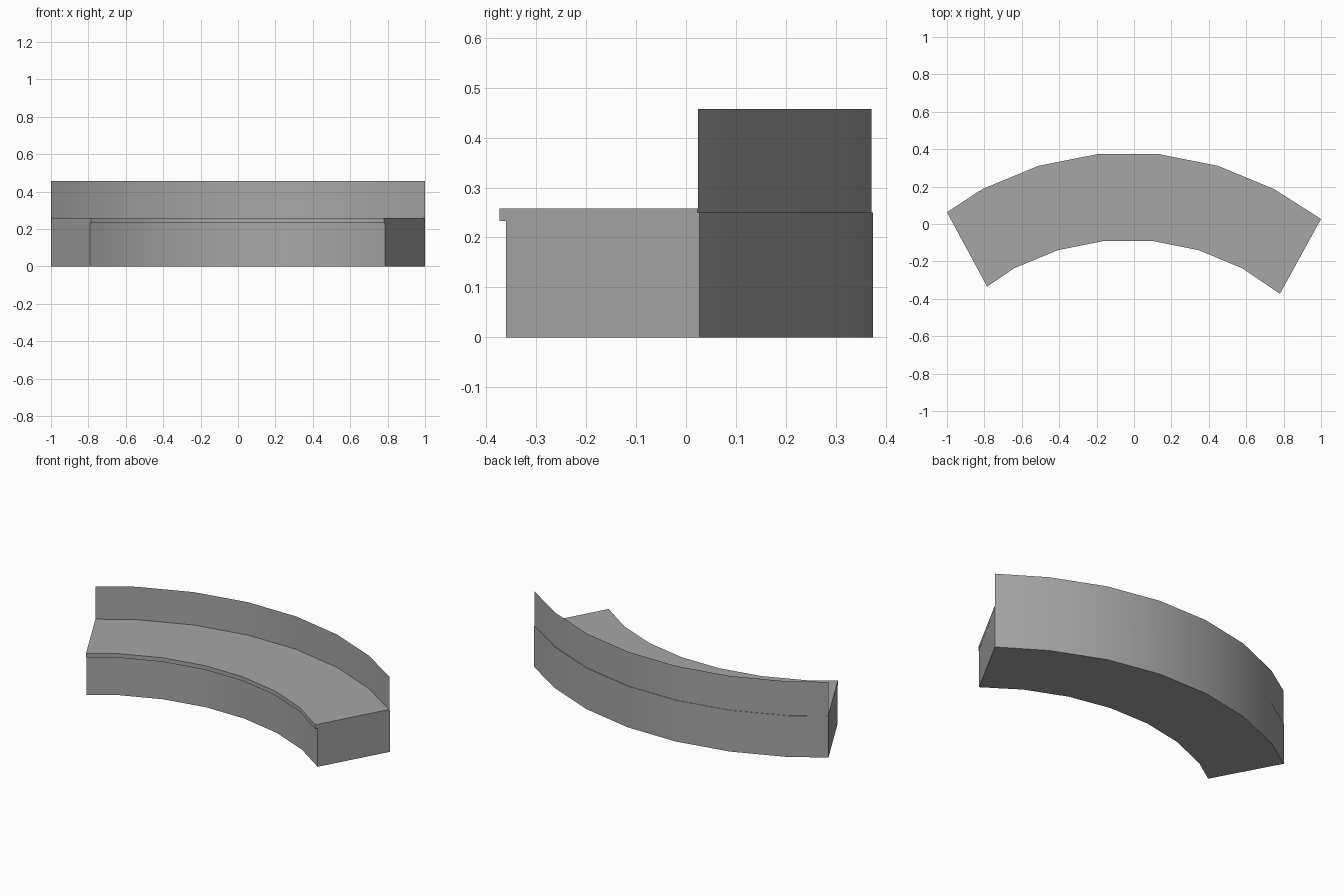
import bpy
import math
from mathutils import Vector

cube = bpy.data.objects.get("Cube")
if cube:
    bpy.data.objects.remove(cube, do_unlink=True)

# Single grey material
grey = bpy.data.materials.new("plain grey")
grey.use_nodes = True
colour = (0.38, 0.38, 0.38, 1)
grey.diffuse_color = colour
grey.node_tree.nodes["Principled BSDF"].inputs["Base Color"].default_value = colour

CENTRE_X = -0.031
STEP = math.radians(11.25)


def arc(radius, centre_y, left_end, right_end):
    """Faceted arc from left to right, finished by two trimmed end points."""
    points = [Vector(left_end)]
    for i in range(6):
        a = (i - 2.5) * STEP
        points.append(Vector((CENTRE_X + radius * math.sin(a),
                              centre_y + radius * math.cos(a))))
    return points + [Vector(right_end)]


def front_arc(inset):
    dx, dy = 0.48 * inset, inset
    return arc(1.295 + inset, -1.379,
               (-0.785 - dx, -0.335 + dy), (0.78 + dx, -0.373 + dy))


def back_arc(inset):
    return arc(1.655 - inset, -1.273,
               (-1 + inset / 2, 0.063 - inset), (1 - inset / 2, 0.027 - inset))


def add_part(name, verts, faces):
    mesh = bpy.data.meshes.new(name)
    mesh.from_pydata(verts, [], faces)
    mesh.materials.append(grey)
    obj = bpy.data.objects.new(name, mesh)
    bpy.context.collection.objects.link(obj)
    bpy.ops.object.select_all(action='DESELECT')
    obj.select_set(True)
    bpy.context.view_layer.objects.active = obj
    bpy.ops.object.shade_smooth_by_angle(angle=math.radians(30))
    return obj


def curved_block(name, front, back, bottom, top):
    """Solid swept between a front and a back arc."""
    n = len(front)
    verts, faces = [], []
    for f, b in zip(front, back):
        verts += [(f.x, f.y, bottom), (b.x, b.y, bottom),
                  (b.x, b.y, top), (f.x, f.y, top)]
    for i in range(n - 1):
        for k in range(4):
            a, b = 4 * i + k, 4 * i + (k + 1) % 4
            faces.append((a, a + 4, b + 4, b))
    last = 4 * (n - 1)
    faces += [(0, 1, 2, 3), (last + 3, last + 2, last + 1, last)]
    obj = add_part(name, verts, faces)
    # Make all normals point outwards
    bpy.ops.object.mode_set(mode='EDIT')
    bpy.ops.mesh.select_all(action='SELECT')
    bpy.ops.mesh.normals_make_consistent(inside=False)
    bpy.ops.object.mode_set(mode='OBJECT')
    return obj


def curved_sheet(name, line, bottom, top):
    """Upright sheet following an arc."""
    verts = [(p.x, p.y, z) for p in line for z in (bottom, top)]
    faces = [(2 * i, 2 * i + 1, 2 * i + 3, 2 * i + 2)
             for i in range(len(line) - 1)]
    return add_part(name, verts, faces)


# Bench base, overhanging seat slab and thin backrest
curved_block("base", front_arc(0.013), back_arc(0), 0, 0.25)
curved_block("seat", front_arc(0), back_arc(0.004), 0.233, 0.258)
curved_sheet("backrest", back_arc(0.003), 0.23, 0.457)
